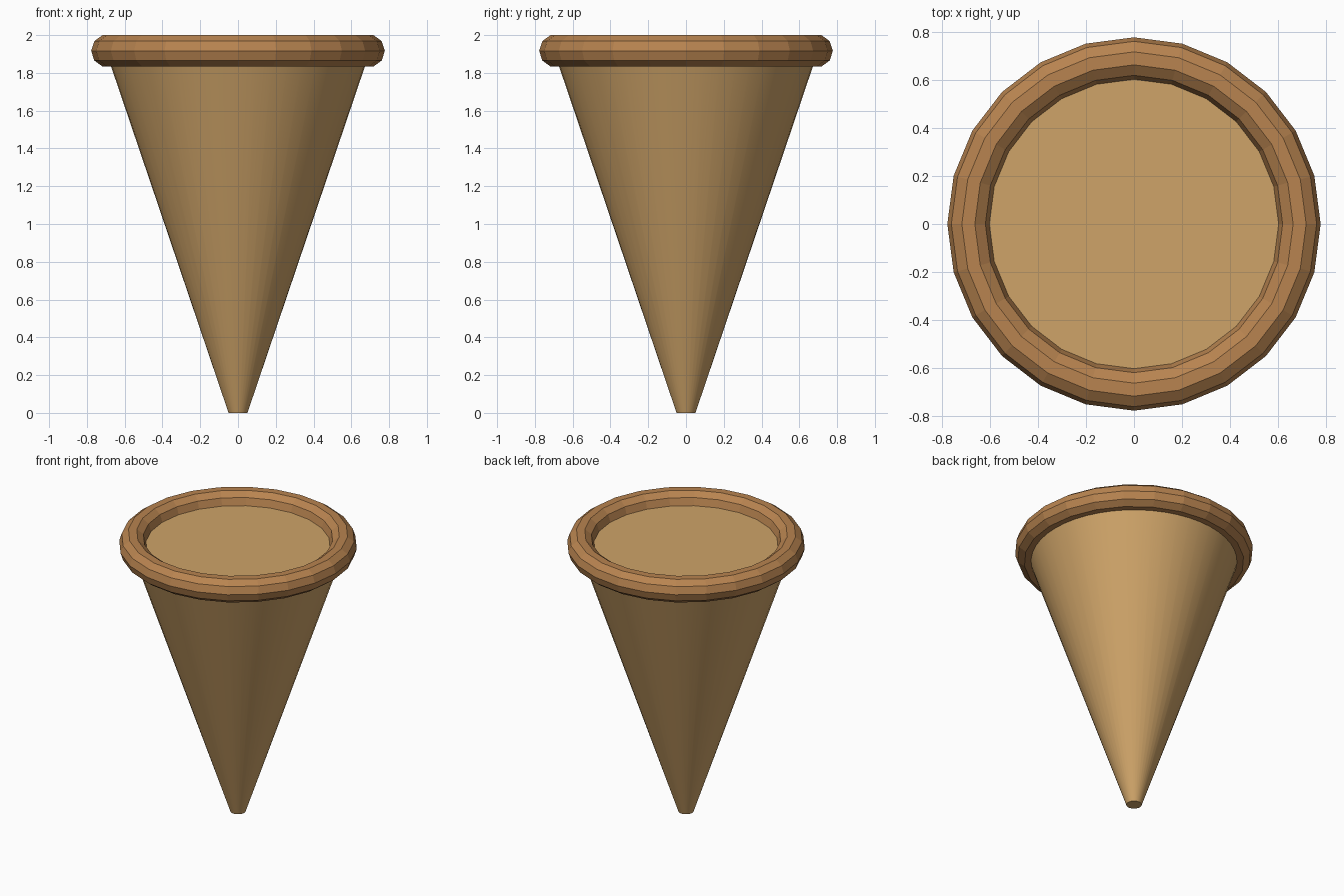
import bpy
import math

default = bpy.data.objects.get("Cube")
if default:
    bpy.data.objects.remove(default, do_unlink=True)


def make_material(name, colour):
    mat = bpy.data.materials.new(name)
    mat.use_nodes = True
    mat.diffuse_color = colour
    mat.node_tree.nodes["Principled BSDF"].inputs["Base Color"].default_value = colour
    return mat


def finish(name, mat):
    obj = bpy.context.object
    obj.name = name
    obj.data.name = name
    obj.data.materials.append(mat)
    return obj


tan = make_material("wafer tan", (0.62, 0.37, 0.14, 1))
brown = make_material("rim brown", (0.48, 0.23, 0.08, 1))

# Rim and cone share the height of the rim's centre line
tube = 0.0875
rim_z = 2 - tube * math.sin(math.radians(72))

# Tapered body, closed at both ends
bpy.ops.mesh.primitive_cone_add(
    vertices=48, radius1=0.05, radius2=0.70, depth=rim_z,
    location=(0, 0, rim_z / 2))
finish("cone_body", tan)
bpy.ops.object.shade_smooth_by_angle(angle=math.radians(30))

# Faceted rolled rim
bpy.ops.mesh.primitive_torus_add(
    major_segments=24, minor_segments=10,
    major_radius=0.69, minor_radius=tube, location=(0, 0, rim_z))
finish("rolled_rim", brown)
bpy.ops.object.shade_flat()
